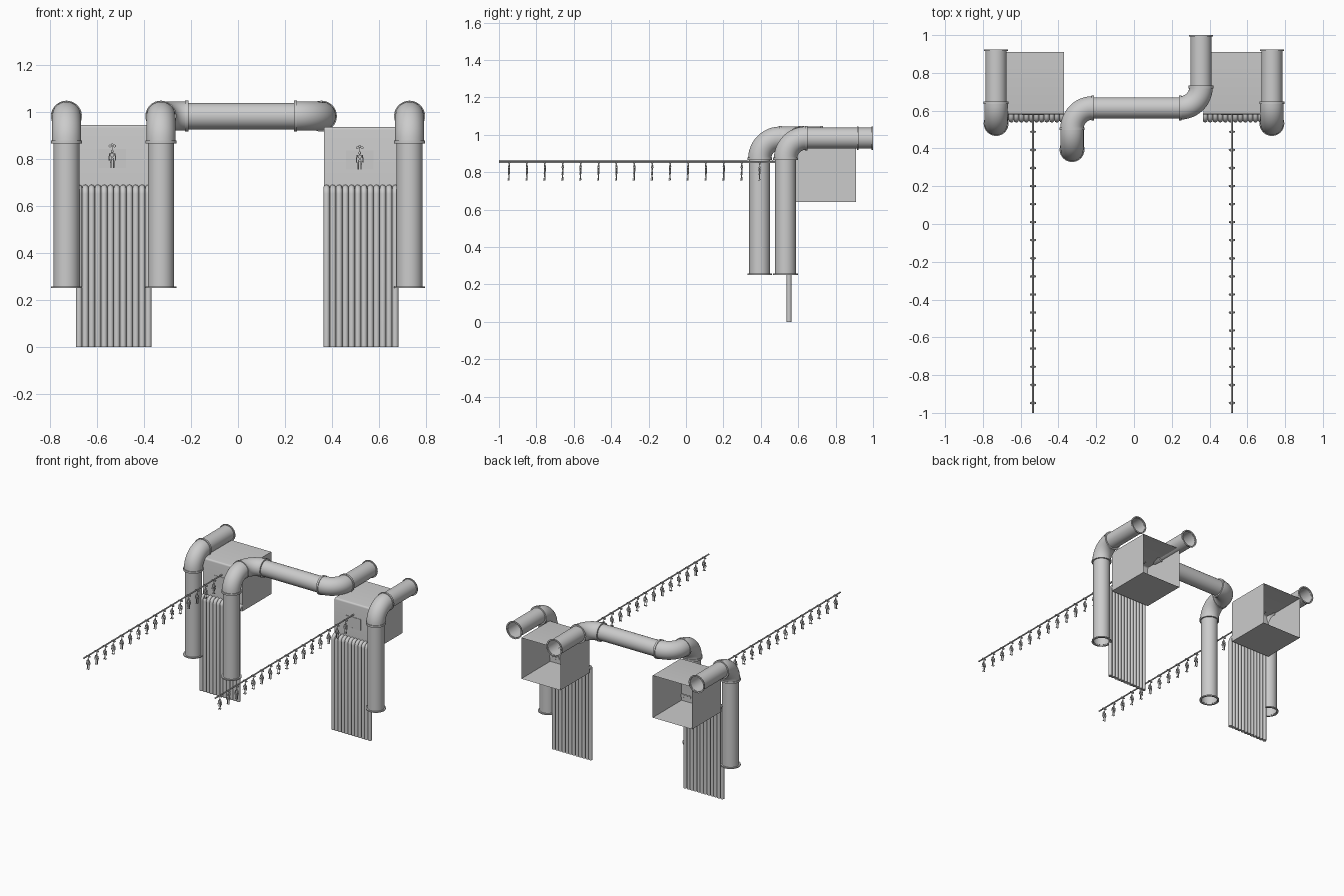
import bpy, bmesh
from math import sin, cos, pi, radians
from mathutils import Vector, Matrix

if "Cube" in bpy.data.objects:
    bpy.data.objects.remove(bpy.data.objects["Cube"])

X, Y, Z = Vector((1, 0, 0)), Vector((0, 1, 0)), Vector((0, 0, 1))


def finish(name, bm, loc=(0, 0, 0)):
    bmesh.ops.recalc_face_normals(bm, faces=bm.faces)
    me = bpy.data.meshes.new(name)
    bm.to_mesh(me)
    bm.free()
    me.shade_smooth()
    me.set_sharp_from_angle(angle=radians(35))
    ob = bpy.data.objects.new(name, me)
    ob.location = loc
    bpy.context.collection.objects.link(ob)
    return ob


def sweep(bm, stations, seg=32, caps=False):
    """Skin circles given as (position, tangent, radius)."""
    t0 = stations[0][1].normalized()
    side = t0.orthogonal().normalized()
    rings = []
    for p, t, r in stations:
        t = t.normalized()
        side = t0.rotation_difference(t) @ side
        t0 = t
        up = t.cross(side)
        rings.append([bm.verts.new(p + r * (cos(2 * pi * i / seg) * side + sin(2 * pi * i / seg) * up))
                      for i in range(seg)])
    for a, b in zip(rings, rings[1:]):
        for i in range(seg):
            j = (i + 1) % seg
            bm.faces.new((a[i], a[j], b[j], b[i]))
    if caps:
        bm.faces.new(rings[0][::-1])
        bm.faces.new(rings[-1])


def bend(p, a, b, R, r, n=12):
    """Quarter-circle elbow from direction a to direction b."""
    return [(p + a * R * sin(k * pi / 2 / n) + b * R * (1 - cos(k * pi / 2 / n)),
             a * cos(k * pi / 2 / n) + b * sin(k * pi / 2 / n), r) for k in range(n + 1)]


def flange(bm, p, t, h, R, r=0.054):
    sweep(bm, [(p - t * h, t, r), (p - t * h, t, R), (p + t * h, t, R), (p + t * h, t, r)])


def duct(name, start, legs):
    """legs: list of (direction, straight length); elbows and flanges between."""
    bm = bmesh.new()
    p, r = Vector(start), 0.056
    flange(bm, p + legs[0][0] * 0.004, legs[0][0], 0.004, 0.066)
    for i, (d, length) in enumerate(legs):
        q = p + d * length
        sweep(bm, [(p, d, r), (q, d, r)])
        p = q
        if i + 1 < len(legs):
            nd = legs[i + 1][0]
            el = bend(p, d, nd, 0.11, 0.062)
            sweep(bm, el)
            if length > 0.05:
                flange(bm, p, d, 0.007, 0.066)
            p = el[-1][0]
            flange(bm, p, nd, 0.007, 0.066)
    flange(bm, p - d * 0.004, d, 0.004, 0.063)
    return finish(name, bm)


# Large ventilation ducts
for s, side in ((-1, "left"), (1, "right")):
    duct(side + "_duct", (s * 0.73, 0.532, 0.25), [(Z, 0.622), (Y, 0.281)])
duct("cross_duct", (-0.328, 0.394, 0.25),
     [(Z, 0.622), (Y, 0.001), (X, 0.463), (Y, 0.275)])


def box(bm, c, size, bevel=0):
    m = Matrix.Translation(c) @ Matrix.Diagonal((*size, 1))
    return bmesh.ops.create_cube(bm, size=1, matrix=m)["verts"]


def ball(bm, c, size):
    m = Matrix.Translation(c) @ Matrix.Diagonal((*size, 1))
    bmesh.ops.create_icosphere(bm, subdivisions=2, radius=0.5, matrix=m)


# Hanging humanoid figure, origin at the rail
bm = bmesh.new()
sweep(bm, [(Vector((0, 0, -0.03)), Z, 0.0015), (Vector((0, 0, 0.004)), Z, 0.0015)], 8, True)
box(bm, (0, 0, -0.006), (0.024, 0.004, 0.004))
ball(bm, (0, 0, -0.029), (0.011, 0.012, 0.015))
box(bm, (0, 0, -0.044), (0.016, 0.010, 0.013))
box(bm, (0, 0, -0.054), (0.008, 0.007, 0.010))
box(bm, (0, 0, -0.061), (0.013, 0.009, 0.006))
for s in (-1, 1):
    sweep(bm, [(Vector((s * 0.010, 0, -0.006 - 0.0)) - Y * 0.004, Y, 0.006),
               (Vector((s * 0.010, 0, -0.006)) + Y * 0.004, Y, 0.006)], 12, True)
    ball(bm, (s * 0.010, 0, -0.040), (0.007, 0.008, 0.007))
    for a, b, r in (((0.011, 0, -0.040), (0.014, 0, -0.054), 0.0022),
                    ((0.014, 0, -0.054), (0.013, -0.004, -0.068), 0.0026),
                    ((0.005, 0, -0.062), (0.006, -0.001, -0.078), 0.0030),
                    ((0.006, -0.001, -0.078), (0.006, 0.001, -0.095), 0.0026)):
        a, b = Vector((a[0] * s, *a[1:])), Vector((b[0] * s, *b[1:]))
        sweep(bm, [(a, b - a, r), (b, b - a, r)], 8, True)
    box(bm, (s * 0.006, -0.003, -0.097), (0.005, 0.012, 0.004))
figure = finish("hanging_figure", bm, (-0.535, -0.946, 0.861))

# Two stations: hood box, hatch plate, small tube bank, rail and figures
for side, x0, x1, xr, top, zr in (("left", -0.69, -0.368, -0.535, 0.945, 0.861),
                                  ("right", 0.364, 0.683, 0.518, 0.936, 0.854)):
    xc, w = (x0 + x1) / 2, x1 - x0
    # hood, open at the back
    bm = bmesh.new()
    box(bm, (xc, 0.745, (top + 0.64) / 2), (w - 0.006, 0.33, top - 0.64))
    bm.faces.ensure_lookup_table()
    back = [f for f in bm.faces if f.calc_center_median().y > 0.9]
    bmesh.ops.delete(bm, geom=back, context="FACES_ONLY")
    edge = [e for e in bm.edges if all(v.co.y < 0.6 and v.co.z > 0.9 for v in e.verts)]
    bmesh.ops.bevel(bm, geom=edge, offset=0.012, segments=4, profile=0.5, affect="EDGES")
    finish(side + "_hood", bm)

    bm = bmesh.new()
    box(bm, (xr, 0.579, zr - 0.059), (0.116, 0.004, 0.082))
    finish(side + "_hatch_plate", bm)

    # bank of twelve narrow tubes bending into the hood
    bm = bmesh.new()
    r = w / 24
    for i in range(12):
        p = Vector((x0 + r * (2 * i + 1), 0.551, 0))
        el = bend(p + Z * 0.652, Z, Y, 0.025, r, 6)
        sweep(bm, [(p, Z, r)] + el + [(el[-1][0] + Y * 0.01, Y, r)], 16, True)
    finish(side + "_tube_bank", bm)

    # overhead rail
    bm = bmesh.new()
    sweep(bm, [(Vector((xr, -1, zr)), Y, 0.005), (Vector((xr, 0.74, zr)), Y, 0.005)], 12, True)
    finish(side + "_rail", bm)

    for i in range(18):
        loc = (xr, -0.946 + 0.0957 * i, zr)
        if side == "left" and i == 0:
            continue
        ob = bpy.data.objects.new("hanging_figure", figure.data)
        ob.location = loc
        bpy.context.collection.objects.link(ob)
